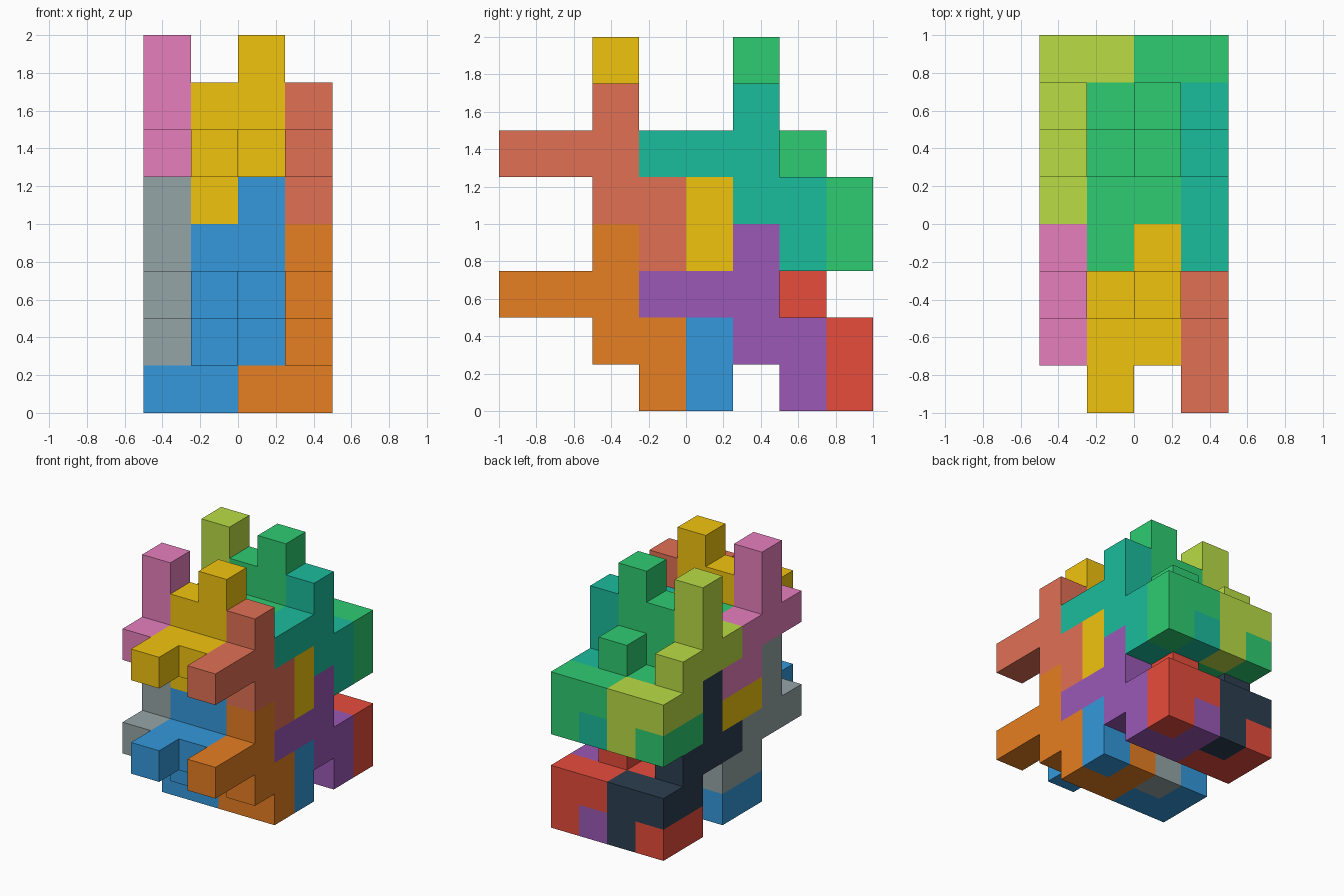
import bpy
import bmesh

if "Cube" in bpy.data.objects:
    bpy.data.objects.remove(bpy.data.objects["Cube"])

CELL = 0.25
ORIGIN = (-0.5, -1.0, 0.0)

# Slice patterns as (y, z) cells: two large arms and the plugs that fill their gaps
ARM_A = [(0, 2), (1, 2), (2, 1), (2, 2), (2, 3), (3, 0), (3, 1)]
PLUG_A = [(4, 0), (4, 1)]
ARM_B = [(1, 2), (2, 2), (2, 3), (2, 4), (3, 2), (3, 1), (4, 1)]
PLUG_B = [(3, 0), (4, 0)]

# Each interlocking block is a set of slices by x column
BLOCKS = {
    "right": {3: ARM_A, 2: PLUG_B},
    "middle": {3: PLUG_A, 2: ARM_B, 1: ARM_A, 0: PLUG_B},
    "left": {1: PLUG_A, 0: ARM_B},
}

# Colours for each block in each (row, tier)
COLOURS = {
    ("front", "lower"): {"right": "E67E22", "middle": "3498DB", "left": "95A5A6"},
    ("back", "lower"): {"right": "9B59B6", "middle": "E74C3C", "left": "2C3E50"},
    ("front", "upper"): {"right": "E17055", "middle": "F1C40F", "left": "E77FBD"},
    ("back", "upper"): {"right": "1ABC9C", "middle": "2ECC71", "left": "BADC45"},
}


def linear(hex_colour):
    def channel(i):
        c = int(hex_colour[i:i + 2], 16) / 255
        return c / 12.92 if c <= 0.04045 else ((c + 0.055) / 1.055) ** 2.4
    return (channel(0), channel(2), channel(4), 1.0)


def build_block(name, cells, colour):
    """Closed outer skin of a group of cube cells."""
    bm = bmesh.new()
    corners = {}

    def corner(p):
        if p not in corners:
            corners[p] = bm.verts.new([o + CELL * c for o, c in zip(ORIGIN, p)])
        return corners[p]

    for cell in cells:
        for axis in range(3):
            u, v = (axis + 1) % 3, (axis + 2) % 3
            for side in (0, 1):
                neighbour = list(cell)
                neighbour[axis] += 2 * side - 1
                if tuple(neighbour) in cells:
                    continue
                quad = []
                for du, dv in ((0, 0), (1, 0), (1, 1), (0, 1)):
                    p = list(cell)
                    p[axis] += side
                    p[u] += du
                    p[v] += dv
                    quad.append(corner(tuple(p)))
                bm.faces.new(quad if side else quad[::-1])

    # Merge flat neighbouring squares into clean faces
    bmesh.ops.dissolve_limit(bm, angle_limit=0.01, verts=bm.verts[:], edges=bm.edges[:])
    mesh = bpy.data.meshes.new(name)
    bm.to_mesh(mesh)
    bm.free()
    mat = bpy.data.materials.new(name + "_colour")
    mat.diffuse_color = linear(colour)
    mat.use_nodes = True
    mat.node_tree.nodes["Principled BSDF"].inputs["Base Color"].default_value = mat.diffuse_color
    mesh.materials.append(mat)
    bpy.context.collection.objects.link(bpy.data.objects.new(name, mesh))


# Repeat the three blocks every three cells in y and z
for (row, tier), palette in COLOURS.items():
    dy = 3 if row == "back" else 0
    dz = 3 if tier == "upper" else 0
    for part, slices in BLOCKS.items():
        cells = {(x, y + dy, z + dz) for x, yz in slices.items() for y, z in yz}
        build_block(f"{tier}_{row}_{part}_block", cells, palette[part])
